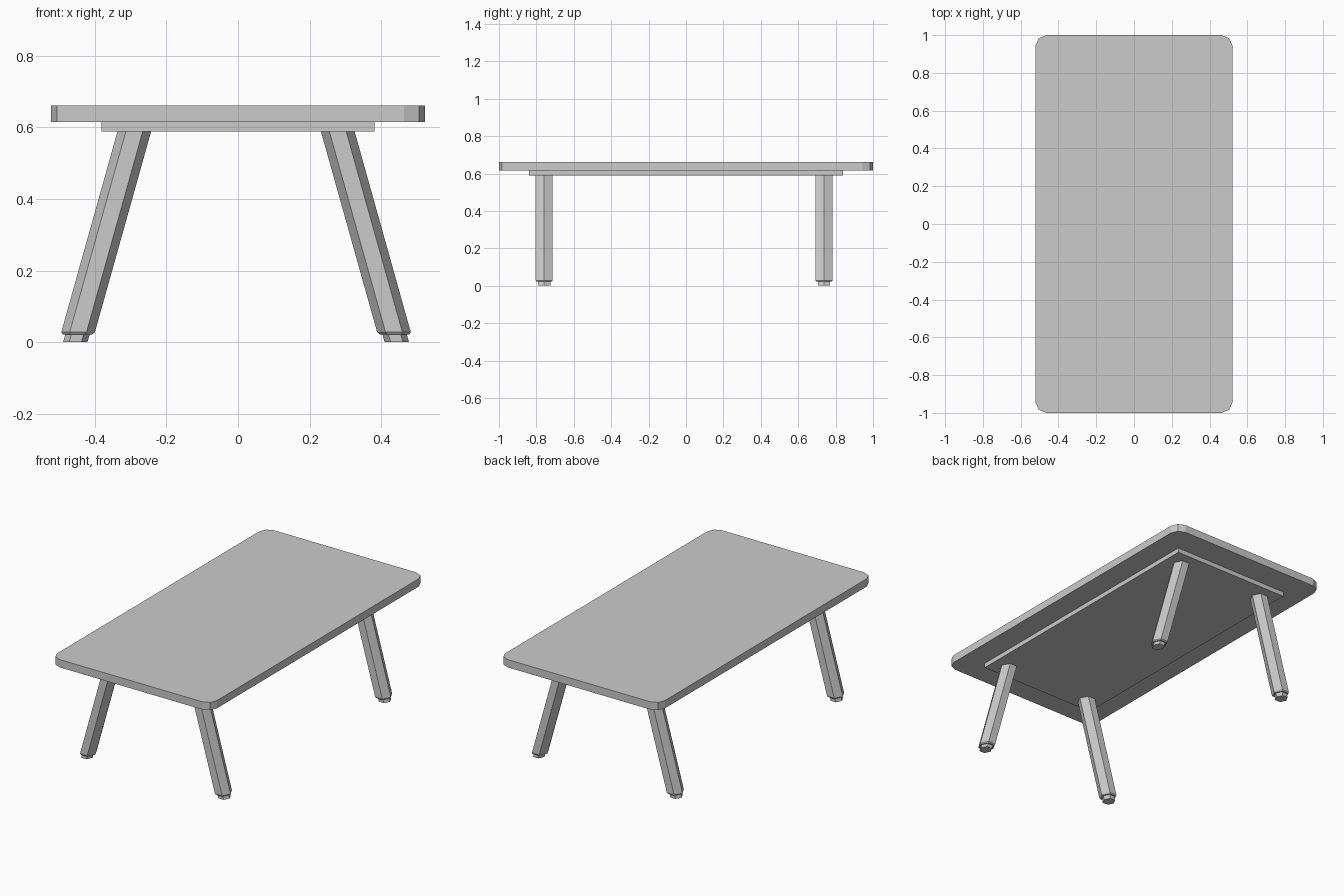
import bpy, bmesh
from math import cos, sin, pi

if "Cube" in bpy.data.objects:
    bpy.data.objects.remove(bpy.data.objects["Cube"])


def loft(name, rings):
    """Skin a stack of equal-sized point rings (bottom to top), capped at both ends."""
    bm = bmesh.new()
    loops = [[bm.verts.new(p) for p in ring] for ring in rings]
    n = len(loops[0])
    for a, b in zip(loops, loops[1:]):
        for i in range(n):
            j = (i + 1) % n
            bm.faces.new((a[i], a[j], b[j], b[i]))
    bm.faces.new(loops[0][::-1])
    bm.faces.new(loops[-1])
    bmesh.ops.recalc_face_normals(bm, faces=bm.faces)
    mesh = bpy.data.meshes.new(name)
    bm.to_mesh(mesh)
    bm.free()
    obj = bpy.data.objects.new(name, mesh)
    bpy.context.collection.objects.link(obj)
    return obj


def rounded_rect(hx, hy, r, z, segments=2):
    pts = []
    for k, (sx, sy) in enumerate([(1, 1), (-1, 1), (-1, -1), (1, -1)]):
        for s in range(segments + 1):
            a = (k + s / segments) * pi / 2
            pts.append((sx * (hx - r) + r * cos(a), sy * (hy - r) + r * sin(a), z))
    return pts


def rect(hx, hy, z):
    return [(hx, hy, z), (-hx, hy, z), (-hx, -hy, z), (hx, -hy, z)]


OFF_X, OFF_Y = -0.0055, -0.0105   # legs sit slightly off centre


def hexagon(sx, sy, wx, wy, z):
    """Horizontal hexagonal slice of a splayed leg at height z."""
    cx = OFF_X + sx * (0.449 - 0.28 * z)
    cy = OFF_Y + sy * 0.748
    return [(cx + wx * cos(i * pi / 3), cy + wy * sin(i * pi / 3) / sin(pi / 3), z)
            for i in range(6)]


# Top slab and the panel under it
loft("table_top", [rounded_rect(0.522, 1.0, 0.058, z) for z in (0.615, 0.661)])
loft("under_panel", [rect(0.382, 0.84, z) for z in (0.588, 0.615)])

# Splayed hexagonal legs with a small bottom chamfer, and narrower feet
for side, sx in (("left", -1), ("right", 1)):
    for end, sy in (("front", -1), ("back", 1)):
        loft(f"{end}_{side}_leg", [
            hexagon(sx, sy, 0.042, 0.041, 0.022),
            hexagon(sx, sy, 0.047, 0.0455, 0.028),
            hexagon(sx, sy, 0.047, 0.0455, 0.588)])
        loft(f"{end}_{side}_foot", [
            hexagon(sx, sy, 0.034, 0.033, 0.0),
            hexagon(sx, sy, 0.034, 0.033, 0.022)])
